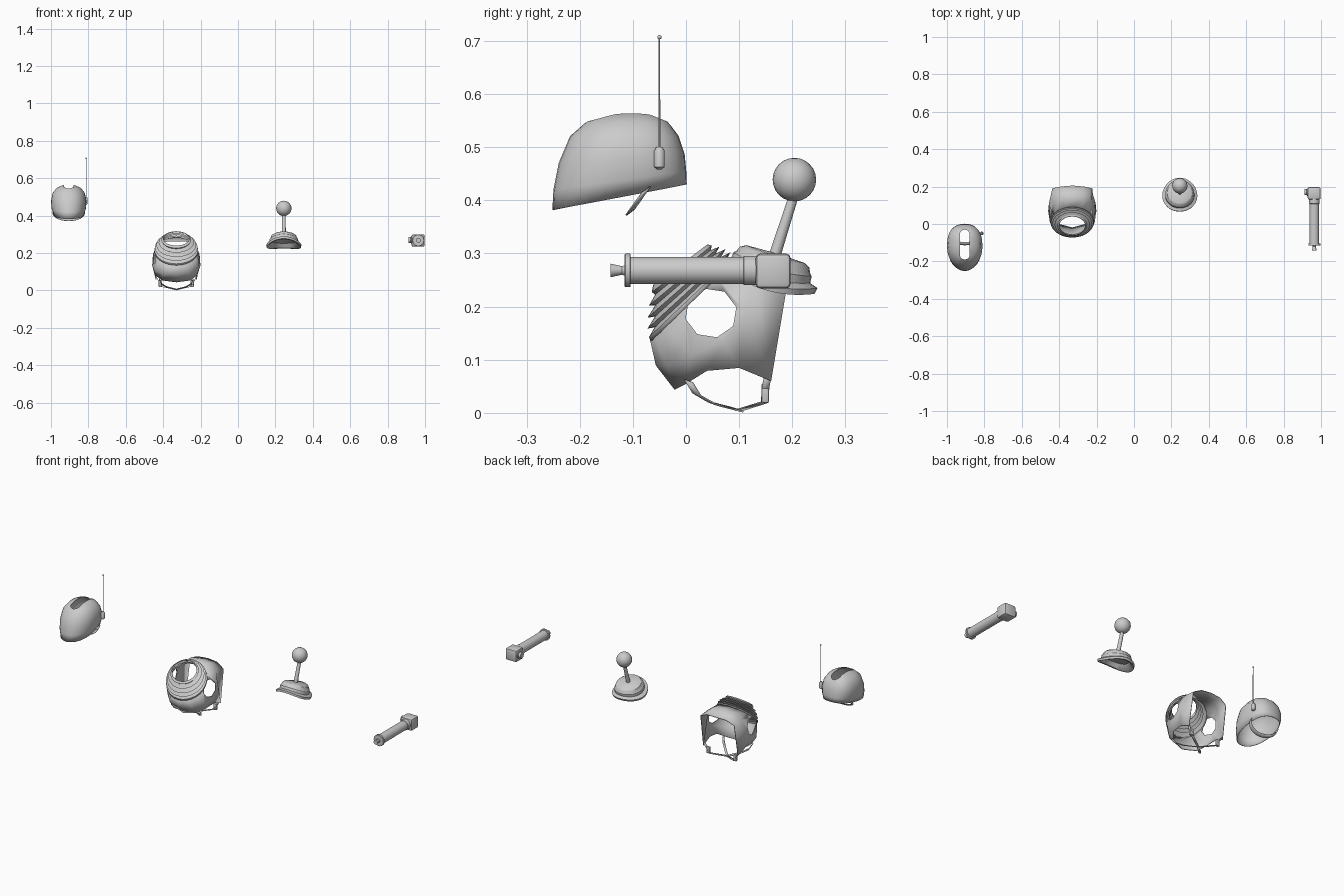
import bpy, bmesh, math
from mathutils import Vector, Matrix

if "Cube" in bpy.data.objects:
    bpy.data.objects.remove(bpy.data.objects["Cube"])


def finish(bm, name, angle=35, thick=0):
    bmesh.ops.remove_doubles(bm, verts=bm.verts, dist=1e-5)
    bmesh.ops.recalc_face_normals(bm, faces=bm.faces)
    me = bpy.data.meshes.new(name)
    bm.to_mesh(me)
    bm.free()
    ob = bpy.data.objects.new(name, me)
    bpy.context.collection.objects.link(ob)
    if thick:
        m = ob.modifiers.new("thickness", 'SOLIDIFY')
        m.thickness = thick
        m.offset = 0
    bpy.ops.object.select_all(action='DESELECT')
    bpy.context.view_layer.objects.active = ob
    ob.select_set(True)
    bpy.ops.object.shade_smooth_by_angle(angle=math.radians(angle))
    return ob


def loft(loops, name, closed=True, cap=False, **kw):
    """Skin a list of point loops with quads."""
    bm = bmesh.new()
    rows = [[bm.verts.new(p) for p in lp] for lp in loops]
    n = len(rows[0])
    for a, b in zip(rows, rows[1:]):
        for i in range(n if closed else n - 1):
            j = (i + 1) % n
            bm.faces.new((a[i], a[j], b[j], b[i]))
    if cap:
        bm.faces.new(rows[0])
        bm.faces.new(rows[-1])
    return finish(bm, name, **kw)


def lathe(profile, name, origin, axis, n=16, **kw):
    """Revolve (radius, height) pairs about an axis."""
    rot = Vector((0, 0, 1)).rotation_difference(Vector(axis)).to_matrix()
    loops = [[Vector(origin) + rot @ Vector((r * math.cos(2 * math.pi * i / n),
              r * math.sin(2 * math.pi * i / n), h)) for i in range(n)] for r, h in profile]
    return loft(loops, name, cap=True, **kw)


def ball(name, c, r):
    bm = bmesh.new()
    bmesh.ops.create_uvsphere(bm, u_segments=20, v_segments=12, radius=r)
    bmesh.ops.translate(bm, verts=bm.verts, vec=c)
    return finish(bm, name, 60)


def box(name, c, size, bevel=0):
    bm = bmesh.new()
    bmesh.ops.create_cube(bm, size=1, matrix=Matrix.LocRotScale(Vector(c), None, Vector(size)))
    if bevel:
        bmesh.ops.bevel(bm, geom=bm.edges[:], offset=bevel, segments=2, affect='EDGES', profile=0.5)
    return finish(bm, name)


def strip(name, pts, w, thick=0.003):
    w = Vector(w)
    return loft([[Vector(p) - w, Vector(p) + w] for p in pts], name, closed=False, thick=thick)


def cut(ob, cutter):
    m = ob.modifiers.new("opening", 'BOOLEAN')
    m.operation = 'DIFFERENCE'
    m.object = cutter
    m.solver = 'EXACT'
    cutter.hide_render = True
    cutter.hide_set(True)
    cutter.display_type = 'WIRE'


# ---- slotted helmet with antenna ----
HX = -0.905
levels = [(-.25, .382, 0, .43, .080), (-.248, .42, -.001, .455, .090), (-.238, .47, -.004, .487, .093),
          (-.217, .52, -.015, .520, .085), (-.185, .548, -.035, .547, .064),
          (-.145, .561, -.06, .56, .034), (-.10, .567, -.099, .567, .001)]
loops = []
for fy, fz, by, bz, w in levels:
    lp = []
    for i in range(32):
        a = 2 * math.pi * i / 32
        c, s = math.cos(a), math.sin(a)
        # squarer at the back, more pointed at the front
        e = 0.78 if s > 0 else 0.95
        x = w * math.copysign(abs(c) ** e, c)
        k = (1 + math.copysign(abs(s) ** e, s)) / 2
        lp.append((HX + x, fy + (by - fy) * k, fz + (bz - fz) * k))
    loops.append(lp)
helmet = loft(loops, "helmet_shell", thick=.003)
slot = [(HX + .026 * math.cos(a), -.11 + math.copysign(.054, math.sin(a)) + .026 * math.sin(a))
        for a in [math.pi * (i + .5) / 10 for i in range(20)]]
cut(helmet, loft([[(x, y, z) for x, y in slot] for z in (.46, .62)], "slot_cutter", cap=True))
strip("helmet_chin_strap", [(HX + .086 * math.cos(a), -.075 - .03 * math.sin(a), .42 - .042 * math.sin(a))
      for a in [math.pi * i / 12 for i in range(13)]], (0, .008, .006))
lathe([(.004, -.005), (.010, 0), (.010, .03), (.006, .037)], "antenna_base", (-.814, -.05, .463), (0, 0, 1))
lathe([(.002, 0), (.0015, .21)], "antenna_rod", (-.812, -.05, .495), (0, 0, 1), 6)
ball("antenna_tip", (-.812, -.05, .707), .004)

# ---- ribbed hood ----
MX = -0.33


def crown_ring(t, scale, n):
    cy, cz = -.01 + .0225 * t, .2775 - .0675 * t
    uy, uz = (.05 + .0275 * t) * scale, (.0375 + .0375 * t) * scale
    w = (.07 + .045 * t) * scale
    return [(MX + w * math.sin(a), cy + uy * math.cos(a), cz + uz * math.cos(a))
            for a in [2 * math.pi * i / n for i in range(n)]]


loft([crown_ring(i / 10, (1 if i % 2 else .91) + .13 * math.sin(math.pi * i / 10) * (i % 2) + (.09 if i in (0, 10) else 0), 28)
      for i in range(11)], "hood_ribs", angle=30, thick=.004)

mid = [(0, .14, .288), (.06, .14, .28), (.10, .13, .25), (.123, .11, .19),
       (.127, .07, .135), (.118, .01, .11), (.07, -.035, .09), (0, -.055, .09)]
rim = [(0, .205, .265), (.06, .20, .262), (.105, .19, .24), (.108, .16, .06),
       (.112, .10, .085), (.108, .04, .08), (.075, 0, .055), (0, -.02, .045)]


def full(half):
    return [(MX + x, y, z) for x, y, z in half] + [(MX - x, y, z) for x, y, z in half[-2:0:-1]]


hood = loft([crown_ring(1, 1, 14), full(mid), full(rim)], "hood_shell", angle=50, thick=.004)
ear = [(.047 + .049 * math.cos(a), .188 + .047 * math.sin(a)) for a in [math.pi * (i + .3) / 4 for i in range(8)]]
cut(hood, loft([[(x, y, z) for y, z in ear] for x in (MX - .2, MX + .2)], "ear_hole_cutter", cap=True))
for s, side in ((1, "right"), (-1, "left")):
    strip("hood_rear_strap_" + side, [(MX + s * x, y, z) for x, y, z in
          [(.09, .005, .06), (.08, .02, .035), (.05, .05, .018), (0, .10, .005)]], (0, .008, -.003))
    strip("hood_front_strap_" + side, [(MX + s * x, y, z) for x, y, z in
          [(.106, .155, .072), (.095, .15, .05), (.075, .148, .02), (0, .10, .005)]], (0, .007, 0))
    box("hood_buckle_" + side, (MX + s * .085, .149, .037), (.018, .014, .036), .003)

# ---- saddle cap with ball on a stem ----
CX, CY, CZ = .245, .16, .27
tilt = Matrix.Rotation(math.radians(-17), 3, 'X')
prof = [(0, .008), (.06, .0), (.08, -.02), (.092, -.020), (.094, -.008), (.078, -.003), (.077, .010),
        (.073, .014), (.068, .024), (.058, .030), (0, .032)]
loops = []
for k, (r, h) in enumerate(prof):
    lp = []
    for i in range(28):
        a = 2 * math.pi * i / 28
        x, y = r * math.cos(a), r * math.sin(a)
        bend = 2.4 if k < 6 else 1.6 if k < 8 else .8
        lp.append(Vector((CX, CY, CZ)) + tilt @ Vector((x, y, h - bend * x * x)))
    loops.append(lp)
loft(loops, "saddle_cap")
lathe([(.011, 0), (.009, .13)], "ball_stem", (CX, .166, .293), (0, .035, .11), 12)
ball("stem_ball", (CX, .204, .439), .041)

# ---- angled torch ----
TX, TZ = .964, .268
lathe([(.013, 0), (.008, .022), (.010, .026), (.030, .026), (.032, .028), (.032, .037), (.026, .038),
       (.026, .25), (.028, .251), (.028, .275), (.024, .28)], "torch_body", (TX, -.142, TZ), (0, 1, 0), 18)
box("torch_head", (TX - .001, .164, .267), (.070, .066, .066), .009)
lathe([(.016, 0), (.016, .012), (.020, .014), (.020, .02)], "torch_knob", (.911, .17, .27), (1, 0, 0), 12)
